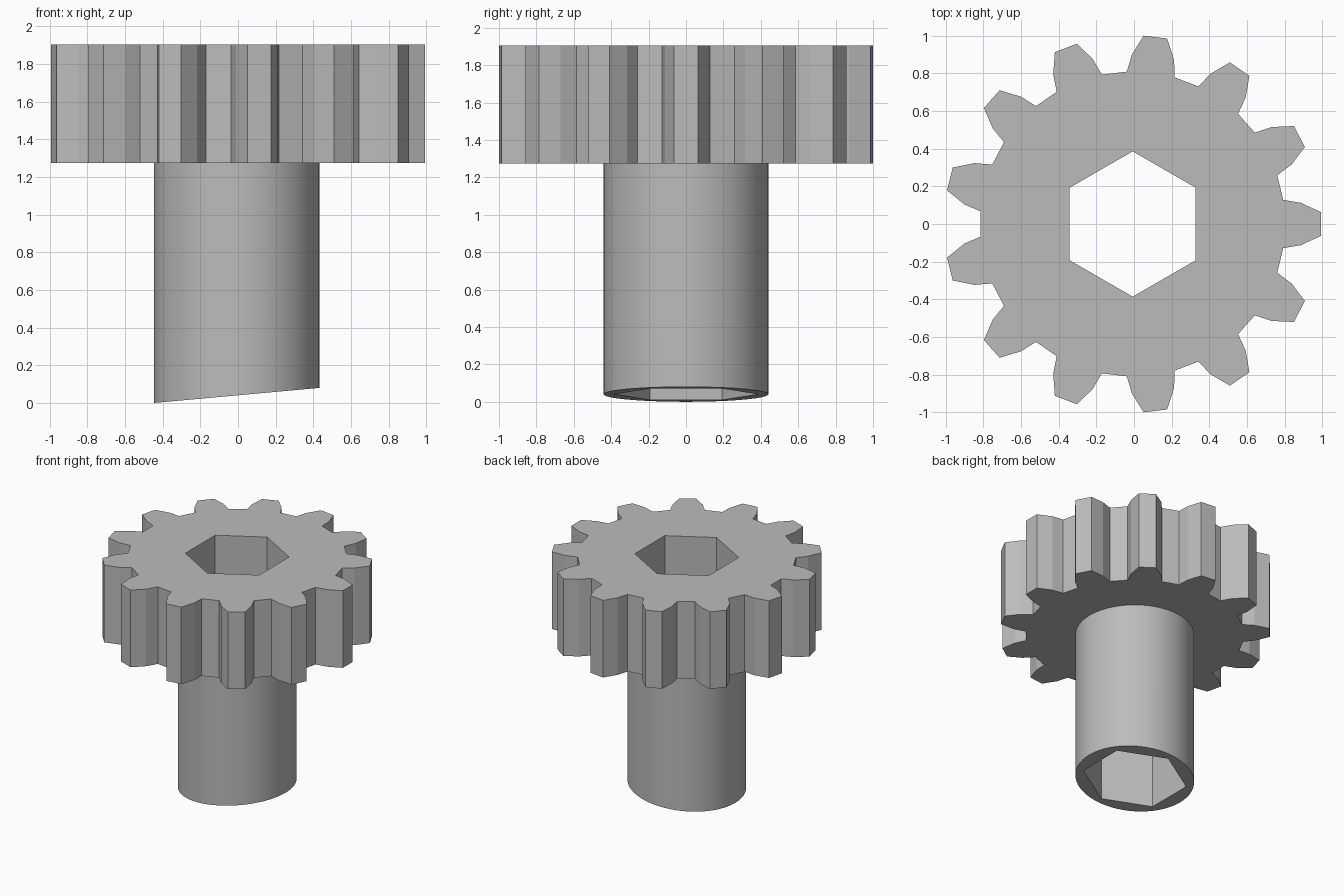
import bpy, bmesh
from math import radians, cos, sin, pi

if "Cube" in bpy.data.objects:
    bpy.data.objects.remove(bpy.data.objects["Cube"])

CX = -0.007                       # axis of the gear
HEAD_BOTTOM, HEAD_TOP = 1.274, 1.905
SHAFT_R, BORE_R, TEETH = 0.44, 0.386, 13

steel = bpy.data.materials.new("plain grey")
steel.use_nodes = True
grey = (0.5, 0.5, 0.5, 1)
steel.diffuse_color = grey
steel.node_tree.nodes["Principled BSDF"].inputs["Base Color"].default_value = grey


def polar(r, a):
    return CX + r * cos(a), r * sin(a)


def regular(r, n, turn=0):
    return [polar(r, turn + 2 * pi * i / n) for i in range(n)]


def gear_outline():
    """Each tooth: root, flank and tip points, mirrored about its centre line."""
    half = [(0.81, 9.1), (0.9, 7.2), (1.002, 3.6)]
    tooth = [(r, -a) for r, a in half] + half[::-1]
    return [polar(r, radians(a) + 2 * pi * t / TEETH)
            for t in range(TEETH) for r, a in tooth]


def bored_prism(name, outline, bore, bottom, top):
    """Solid between an outline and a bore; bottom is a height rule of x."""
    bm = bmesh.new()
    caps = ([], [])
    for loop in (outline, bore):
        low = [bm.verts.new((x, y, bottom(x))) for x, y in loop]
        high = [bm.verts.new((x, y, top)) for x, y in loop]
        n = len(loop)
        for i in range(n):
            j = (i + 1) % n
            bm.faces.new((low[i], low[j], high[j], high[i]))
            caps[0].append(bm.edges.get((low[i], low[j])))
            caps[1].append(bm.edges.get((high[i], high[j])))
    for edges in caps:
        bmesh.ops.triangle_fill(bm, use_beauty=True, edges=edges)
    bmesh.ops.recalc_face_normals(bm, faces=bm.faces)
    mesh = bpy.data.meshes.new(name)
    bm.to_mesh(mesh)
    bm.free()
    mesh.materials.append(steel)
    obj = bpy.data.objects.new(name, mesh)
    bpy.context.collection.objects.link(obj)
    return obj


bore = regular(BORE_R, 6, pi / 2)

# Toothed head
bored_prism("gear_head", gear_outline(), bore, lambda x: HEAD_BOTTOM, HEAD_TOP)

# Round shaft with a slanted lower end
left, slope = CX - SHAFT_R, 0.08 / (2 * SHAFT_R)
shaft = bored_prism("shaft", regular(SHAFT_R, 64), bore,
                    lambda x: (x - left) * slope, HEAD_BOTTOM)
bpy.ops.object.select_all(action="DESELECT")
shaft.select_set(True)
bpy.context.view_layer.objects.active = shaft
bpy.ops.object.shade_smooth_by_angle(angle=radians(30))
